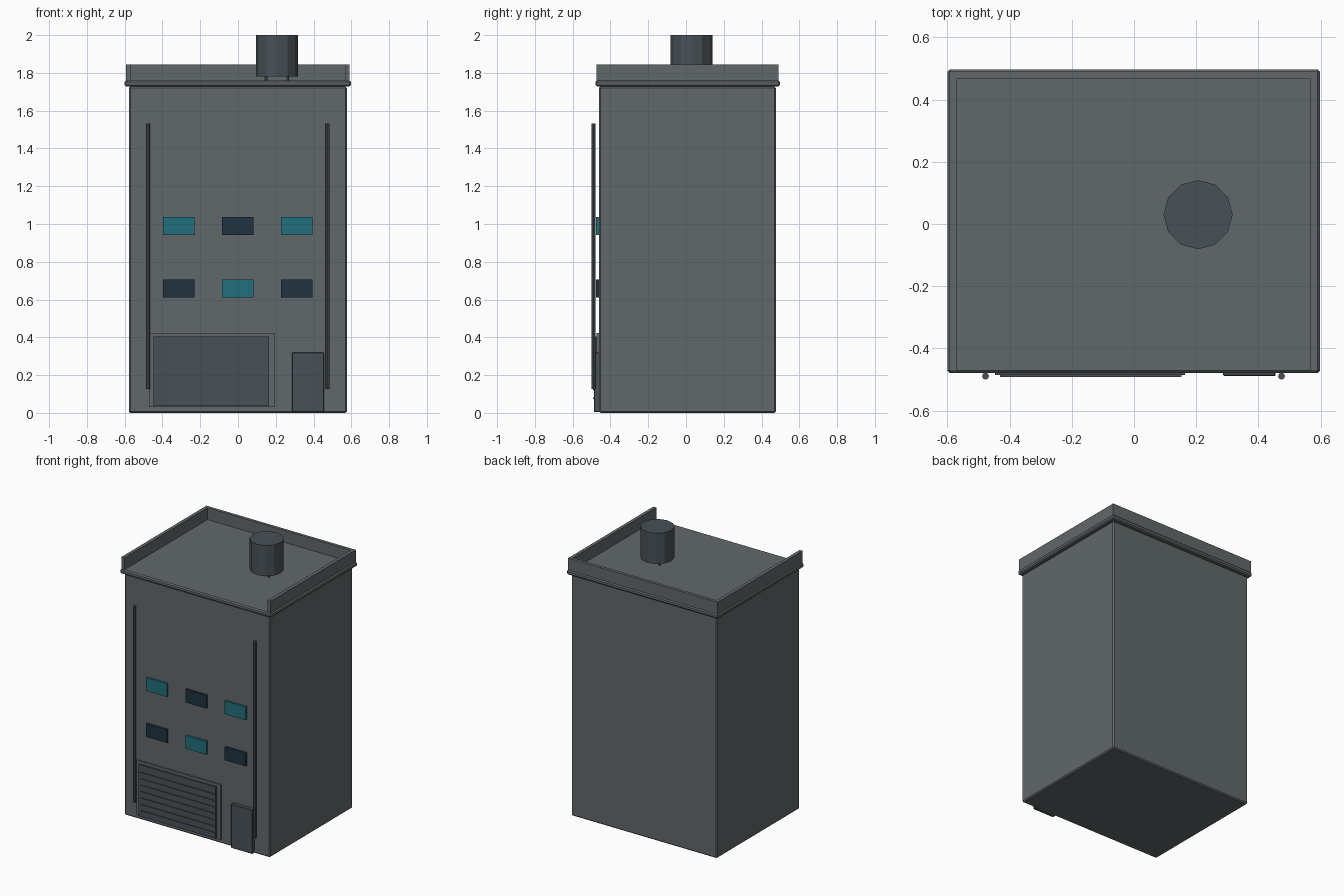
import bpy, math

if "Cube" in bpy.data.objects:
    bpy.data.objects.remove(bpy.data.objects["Cube"])


def material(name, rgb):
    m = bpy.data.materials.new(name)
    m.diffuse_color = (*rgb, 1)
    m.use_nodes = True
    m.node_tree.nodes["Principled BSDF"].inputs["Base Color"].default_value = m.diffuse_color
    return m


WALL = material("wall", (0.12, 0.14, 0.145))
DARK = material("dark_metal", (0.065, 0.083, 0.095))
LIT = material("lit_glass", (0.016, 0.16, 0.2))
UNLIT = material("unlit_glass", (0.014, 0.032, 0.05))


def finish(ob, name, mat, bevel):
    ob.name = name
    ob.data.materials.append(mat)
    if bevel:
        mod = ob.modifiers.new("bevel", 'BEVEL')
        mod.width = bevel
        mod.segments = 1
    return ob


def box(name, x, y, z, mat, bevel=0):
    """Box from (min, max) ranges on each axis."""
    bpy.ops.mesh.primitive_cube_add(size=1, location=[(a + b) / 2 for a, b in (x, y, z)])
    ob = bpy.context.object
    ob.scale = [b - a for a, b in (x, y, z)]
    bpy.ops.object.transform_apply(location=False, rotation=False, scale=True)
    return finish(ob, name, mat, bevel)


def tube(name, x, y, z, radius, sides, mat, bevel=0):
    bpy.ops.mesh.primitive_cylinder_add(vertices=sides, radius=radius, depth=z[1] - z[0],
                                        location=(x, y, (z[0] + z[1]) / 2))
    return finish(bpy.context.object, name, mat, bevel)


# Main block and roof ledge
box("building_body", (-0.578, 0.576), (-0.461, 0.476), (0, 1.728), WALL, 0.008)
box("roof_ledge", (-0.6, 0.598), (-0.479, 0.497), (1.728, 1.76), WALL, 0.008)

# Parapet on three sides, open at the front
box("parapet_left", (-0.593, -0.569), (-0.473, 0.49), (1.755, 1.845), WALL)
box("parapet_right", (0.566, 0.59), (-0.473, 0.49), (1.755, 1.845), WALL)
box("parapet_back", (-0.569, 0.566), (0.468, 0.49), (1.755, 1.845), WALL)

# Roof tank raised on short legs
tube("roof_tank", 0.206, 0.03, (1.78, 2.0), 0.111, 12, DARK)
for i, (sx, sy) in enumerate([(-1, -1), (1, -1), (-1, 1), (1, 1)]):
    tube(f"tank_leg_{i}", 0.206 + 0.058 * sx, 0.03 + 0.058 * sy, (1.755, 1.785), 0.008, 6, DARK)

# Windows in an alternating pattern
for row, z in enumerate((0.659, 0.989)):
    for col, x in enumerate((-0.313, -0.001, 0.311)):
        box(f"window_{row}_{col}", (x - 0.083, x + 0.083), (-0.476, -0.455),
            (z - 0.047, z + 0.047), LIT if (row + col) % 2 else UNLIT)

# Roller shutter with its frame and ribs
box("shutter_frame", (-0.471, 0.193), (-0.474, -0.455), (0.032, 0.424), WALL)
box("shutter_panel", (-0.447, 0.164), (-0.486, -0.455), (0.036, 0.405), DARK)
for i in range(7):
    z = 0.077 + 0.0457 * i
    box(f"shutter_rib_{i}", (-0.43, 0.152), (-0.492, -0.484), (z - 0.004, z + 0.004), DARK)

# Side door
box("door", (0.286, 0.455), (-0.488, -0.455), (0.004, 0.32), DARK, 0.003)

# Vertical drain pipes
for side, x in (("left", -0.477), ("right", 0.474)):
    tube(f"drain_pipe_{side}", x, -0.489, (0.127, 1.533), 0.011, 8, DARK)
